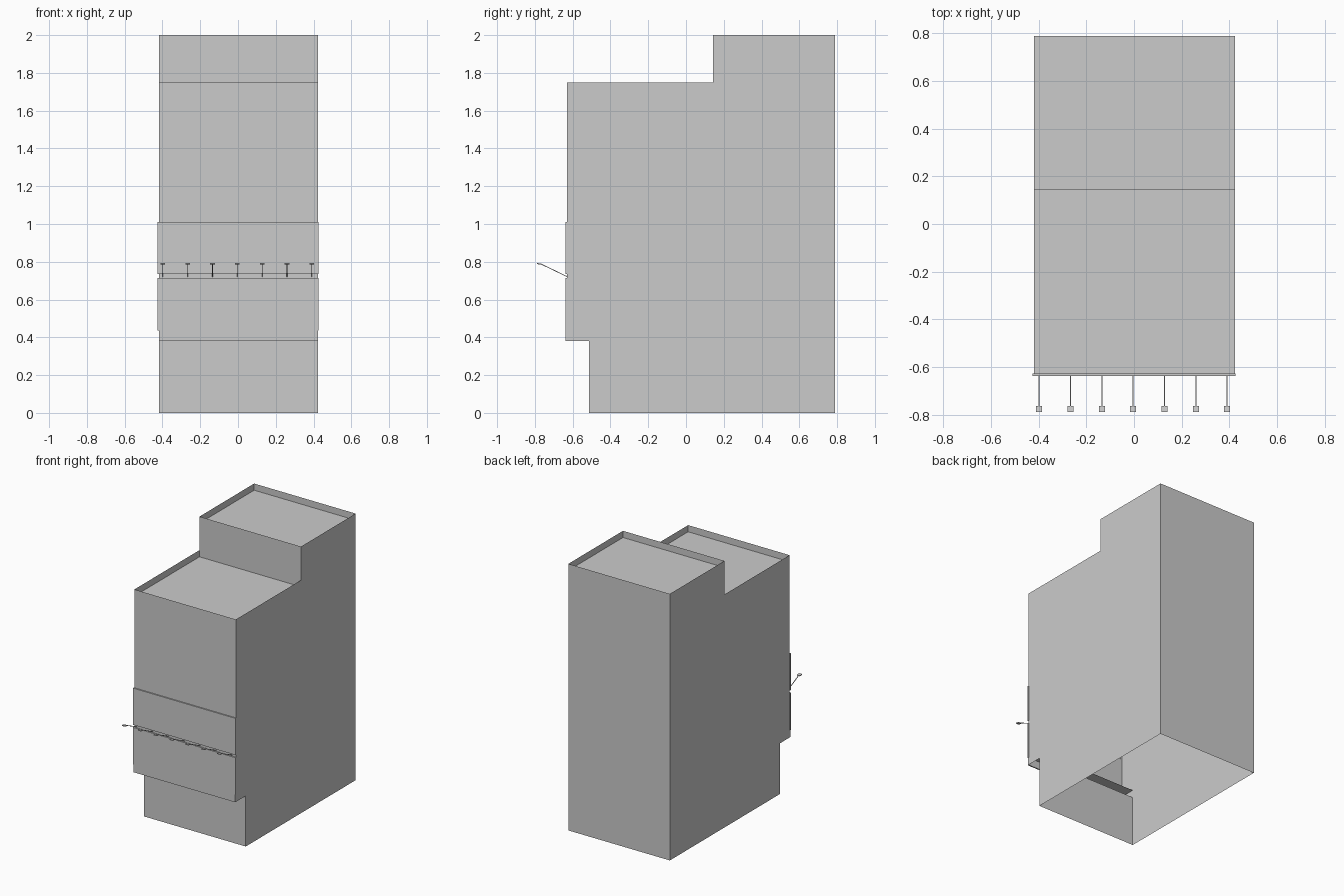
import bpy, bmesh, math
from mathutils import Vector, Matrix

if "Cube" in bpy.data.objects:
    bpy.data.objects.remove(bpy.data.objects["Cube"])

X0, X1 = -0.419, 0.4235


def finish(name, bm):
    me = bpy.data.meshes.new(name)
    bm.to_mesh(me)
    bm.free()
    ob = bpy.data.objects.new(name, me)
    bpy.context.collection.objects.link(ob)
    return ob


def add_box(bm, lo, hi, rot=None):
    lo, hi = Vector(lo), Vector(hi)
    m = Matrix.Translation((lo + hi) / 2) @ (rot or Matrix()) @ Matrix.Diagonal((*(hi - lo), 1))
    bmesh.ops.create_cube(bm, size=1, matrix=m)


def box(name, lo, hi):
    bm = bmesh.new()
    add_box(bm, lo, hi)
    return finish(name, bm)


# Building shell: stepped side profile (y, z), open underneath
profile = [(-0.513, 0), (0.79, 0), (0.79, 2), (0.142, 2), (0.142, 1.748),
           (-0.63, 1.748), (-0.63, 0.38), (-0.513, 0.38)]
bm = bmesh.new()


def face(pts):
    return bm.faces.new([bm.verts.new(p) for p in pts])


face([(X1, y, z) for y, z in profile])
face([(X0, y, z) for y, z in reversed(profile)])
strips = {}
for i, (a, b) in enumerate(zip(profile, profile[1:] + profile[:1])):
    if i in (0, 1, 6):          # open bottom, gridded back wall, recessed soffit
        continue
    strips[i] = face([(X0, *a), (X0, *b), (X1, *b), (X1, *a)])

# Recessed soffit under the overhang
face([(X0, -0.63, 0.437), (X0, -0.513, 0.437), (X1, -0.513, 0.437), (X1, -0.63, 0.437)])

# Parapets: sunken roofs
bmesh.ops.inset_individual(bm, faces=[strips[2], strips[4]], thickness=0.011, depth=0)
for roof in (strips[2], strips[4]):
    low = roof.calc_center_median().z < 1.9
    ret = bmesh.ops.extrude_face_region(bm, geom=[roof])
    new = [v for v in ret["geom"] if isinstance(v, bmesh.types.BMVert)]
    if low:                     # lower roof runs right up to the upper wall
        for v in list(roof.verts) + new:
            if v.co.y > 0:
                v.co.y = 0.142
    bmesh.ops.translate(bm, verts=new, vec=(0, 0, -0.05))
    bmesh.ops.delete(bm, geom=[roof], context='FACES_ONLY')
bmesh.ops.delete(bm, geom=[f for f in bm.faces if f.calc_area() < 1e-7], context='FACES_ONLY')

# Back wall with two small recessed vents
xs = [X0, -0.33, -0.25, -0.18, -0.10, X1]
zs = [0, 0.245, 0.28, 2]
vents = []
for i in range(5):
    for j in range(3):
        f = face([(xs[i + 1], 0.79, zs[j]), (xs[i], 0.79, zs[j]),
                  (xs[i], 0.79, zs[j + 1]), (xs[i + 1], 0.79, zs[j + 1])])
        if j == 1 and i in (1, 3):
            vents.append(f)
bmesh.ops.inset_individual(bm, faces=vents, thickness=0.0005, depth=-0.015)
bmesh.ops.remove_doubles(bm, verts=bm.verts, dist=1e-5)
finish("building_shell", bm)

# Facade panels and the fascia strip below them
box("upper_panel", (-0.4255, -0.639, 0.735), (0.4255, -0.628, 1.01))
box("lower_panel", (-0.4255, -0.639, 0.437), (0.4255, -0.628, 0.715))
box("fascia_strip", (X0, -0.639, 0.38), (X1, -0.63, 0.437))

# Row of lamps on slanted arms
a, b = Vector((0, -0.63, 0.722)), Vector((0, -0.772, 0.79))
for k in range(7):
    x = -0.398 + k * 0.1315
    bm = bmesh.new()
    d = b - a
    c = (a + b) / 2 + Vector((x, 0, 0))
    rot = Matrix.Rotation(math.atan2(d.z, d.y), 4, 'X')
    h = Vector((0.002, d.length / 2, 0.002))
    add_box(bm, c - h, c + h, rot)
    c = Vector((x, -0.777, 0.789))
    h = Vector((0.0125, 0.0125, 0.003))
    add_box(bm, c - h, c + h, Matrix.Rotation(math.radians(-8), 4, 'X'))
    finish(f"lamp_{k + 1}", bm)
